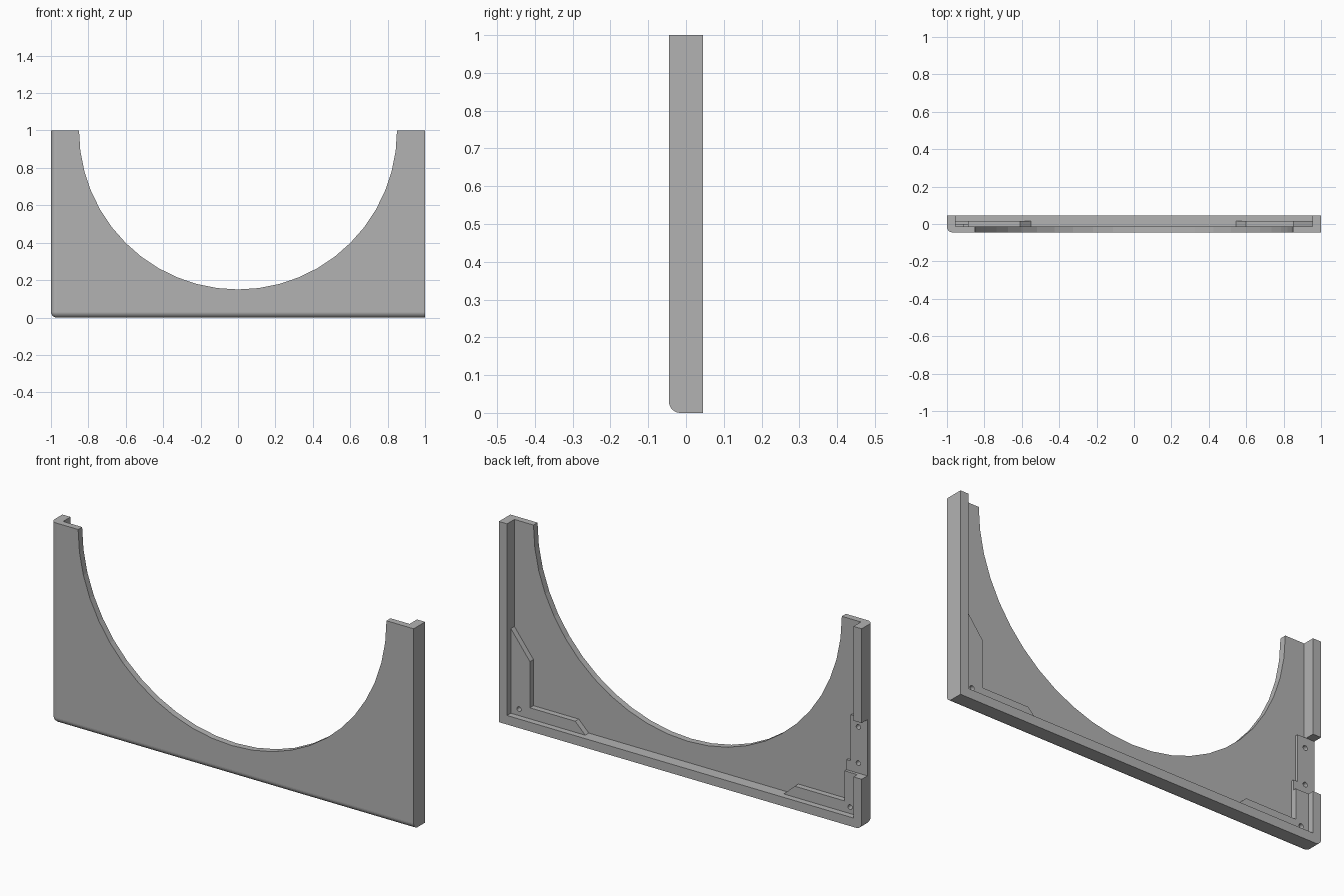
import bpy, bmesh, math

cube = bpy.data.objects.get("Cube")
if cube:
    bpy.data.objects.remove(cube, do_unlink=True)

FRONT, BACK, FLOOR, PAD, SEAT = -0.045, 0.045, -0.013, 0.015, 0.0
RIM = 0.955

grey = bpy.data.materials.new("plain grey")
grey.use_nodes = True
colour = (0.45, 0.45, 0.45, 1)
grey.diffuse_color = colour
grey.node_tree.nodes["Principled BSDF"].inputs["Base Color"].default_value = colour


def prism(name, outline, y0, y1):
    """Extrude an (x, z) outline from y0 to y1."""
    bm = bmesh.new()
    face = bm.faces.new([bm.verts.new((x, y0, z)) for x, z in outline])
    out = bmesh.ops.extrude_face_region(bm, geom=[face])
    verts = [g for g in out["geom"] if isinstance(g, bmesh.types.BMVert)]
    bmesh.ops.translate(bm, vec=(0, y1 - y0, 0), verts=verts)
    bmesh.ops.recalc_face_normals(bm, faces=bm.faces)
    mesh = bpy.data.meshes.new(name)
    bm.to_mesh(mesh)
    bm.free()
    mesh.materials.append(grey)
    ob = bpy.data.objects.new(name, mesh)
    bpy.context.collection.objects.link(ob)
    return ob


def box(name, x0, x1, y0, y1, z0, z1):
    return prism(name, [(x0, z0), (x1, z0), (x1, z1), (x0, z1)], y0, y1)


def disc(name, x, z, r, n, y0, y1):
    turn = 2 * math.pi / n
    ring = [(x + r * math.cos(i * turn), z + r * math.sin(i * turn)) for i in range(n)]
    return prism(name, ring, y0, y1)


def combine(target, tool, operation):
    """Apply a boolean and remove the tool."""
    tool.hide_render = True
    mod = target.modifiers.new("combine", "BOOLEAN")
    mod.object, mod.operation, mod.solver = tool, operation, "EXACT"
    bpy.context.view_layer.objects.active = target
    bpy.ops.object.modifier_apply(modifier=mod.name)
    bpy.data.objects.remove(tool, do_unlink=True)


# Solid panel with rounded bottom and right-hand outer edges
panel = box("arched_panel", -1, 1, FRONT, BACK, 0, 1)
bm = bmesh.new()
bm.from_mesh(panel.data)


def is_outer(edge):
    a, b = (v.co for v in edge.verts)
    at_x = a.x < -0.9 and b.x < -0.9
    at_y = a.y < 0 and b.y < 0
    at_z = a.z < 0.1 and b.z < 0.1
    return at_x + at_y + at_z == 2


bmesh.ops.bevel(bm, geom=[e for e in bm.edges if is_outer(e)], offset=0.03,
                segments=8, profile=0.5, affect="EDGES")
bm.to_mesh(panel.data)
bm.free()

# Recess behind the face, leaving the side and bottom rims
combine(panel, box("recess", -RIM, RIM, FLOOR, 0.2, 0.045, 1.2), "DIFFERENCE")

# L-shaped corner pads, sunk slightly into the rims
left_pad = [(0.96, 0.04), (0.96, 0.476), (0.955, 0.467), (0.85, 0.33), (0.85, 0.1),
            (0.6, 0.1), (0.545, 0.045), (0.545, 0.04)]
right_pad = [(-0.96, 0.04), (-0.96, 0.3), (-0.885, 0.3), (-0.885, 0.1),
             (-0.61, 0.1), (-0.55, 0.045), (-0.55, 0.04)]
for name, outline in (("left_pad", left_pad), ("right_pad", right_pad)):
    combine(panel, prism(name, outline, FLOOR - 0.005, PAD), "UNION")

# Hinge seat: a block beside a notch through the right rim
combine(panel, box("seat_block", -0.96, -0.908, FLOOR - 0.004, PAD - 0.003, 0.24, 0.53), "UNION")
combine(panel, box("seat_notch", -1.1, -0.87, SEAT, 0.2, 0.25, 0.53), "DIFFERENCE")

# Semicircular opening
combine(panel, disc("opening", 0, 1, 0.85, 48, -0.2, 0.2), "DIFFERENCE")

# Screw holes
for x, z in ((0.91, 0.077), (-0.915, 0.077), (-0.95, 0.3), (-0.95, 0.48)):
    combine(panel, disc("screw_hole", x, z, 0.012, 16, -0.038, 0.1), "DIFFERENCE")

for poly in panel.data.polygons:
    poly.use_smooth = False
